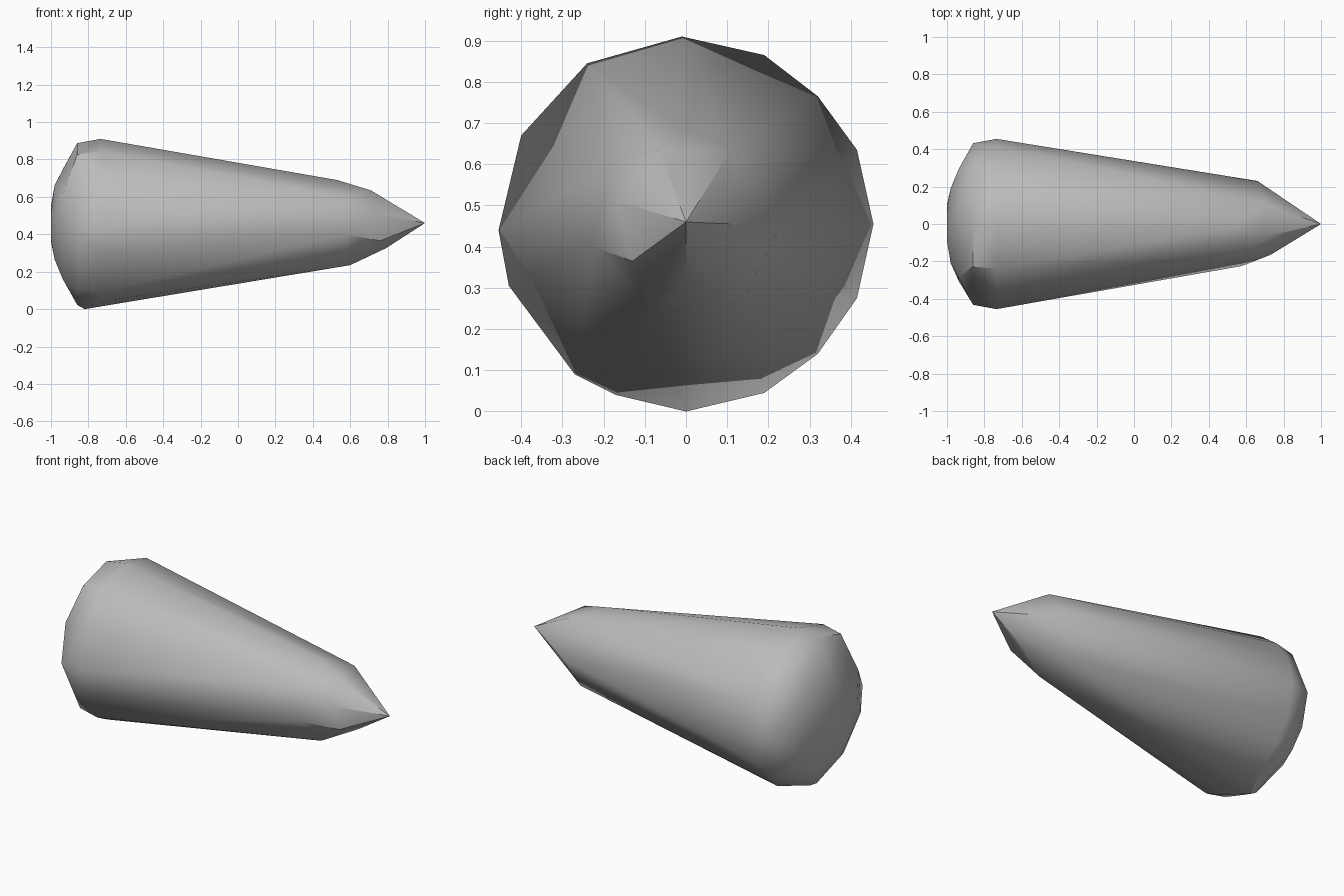
import bpy
import bmesh
import math
from mathutils import Vector

default_cube = bpy.data.objects.get("Cube")
if default_cube:
    bpy.data.objects.remove(default_cube, do_unlink=True)

# Plain grey material
grey = bpy.data.materials.new("stone grey")
grey.use_nodes = True
colour = (0.5, 0.5, 0.5, 1)
grey.diffuse_color = colour
grey.node_tree.nodes["Principled BSDF"].inputs["Base Color"].default_value = colour

AXIS_HEIGHT = 0.455

# Widest cross-section as (y, z), slightly irregular
rim = [(-.01, .91), (.19, .865), (.32, .765), (.415, .635),
       (.455, .455), (.415, .275), (.32, .14), (.19, .045),
       (0, 0), (-.17, .04), (-.27, .09), (-.43, .305),
       (-.455, .44), (-.4, .67), (-.24, .845)]

# Faceted nose shoulder and tip
nose = [(.69, .11, .635), (.66, .23, .45), (.6, .135, .265),
        (.6, -.075, .235), (.575, -.225, .4), (.76, -.13, .365),
        (.73, -.165, .51), (.56, -.18, .6), (.71, -.065, .635),
        (.53, -.02, .69), (.79, 0, .325), (1, 0, .46)]


def section(x, scale, step=1, start=0):
    """Scaled copy of the rim, optionally skipping points for larger facets."""
    return [Vector((x, y * scale, AXIS_HEIGHT + (z - AXIS_HEIGHT) * scale))
            for y, z in rim[start::step]]


# Body rim; the underside bevel begins further back
points = [Vector((-.82 if z < .01 else -.735, y, z)) for y, z in rim]

# Rounded, faceted rear cap
points += section(-.86, .95, 2)
points += section(-.937, .71, 2, 1)
points += section(-.98, .46, 3)
points += section(-1, .23, 3, 1)
points += [Vector(p) for p in nose]

# Wrap the control points in one closed faceted skin
bm = bmesh.new()
for point in points:
    bm.verts.new(point)
hull = bmesh.ops.convex_hull(bm, input=bm.verts[:])
loose = {item for item in hull["geom_interior"] + hull["geom_unused"]
         if isinstance(item, bmesh.types.BMVert)}
bmesh.ops.delete(bm, geom=list(loose), context="VERTS")
bmesh.ops.recalc_face_normals(bm, faces=bm.faces[:])

mesh = bpy.data.meshes.new("tapered_body")
bm.to_mesh(mesh)
bm.free()
mesh.materials.append(grey)
body = bpy.data.objects.new("tapered_body", mesh)
bpy.context.collection.objects.link(body)

# Soft shading across shallow facets, crisp at strong ridges
bpy.ops.object.select_all(action="DESELECT")
body.select_set(True)
bpy.context.view_layer.objects.active = body
bpy.ops.object.shade_smooth_by_angle(angle=math.radians(30))
